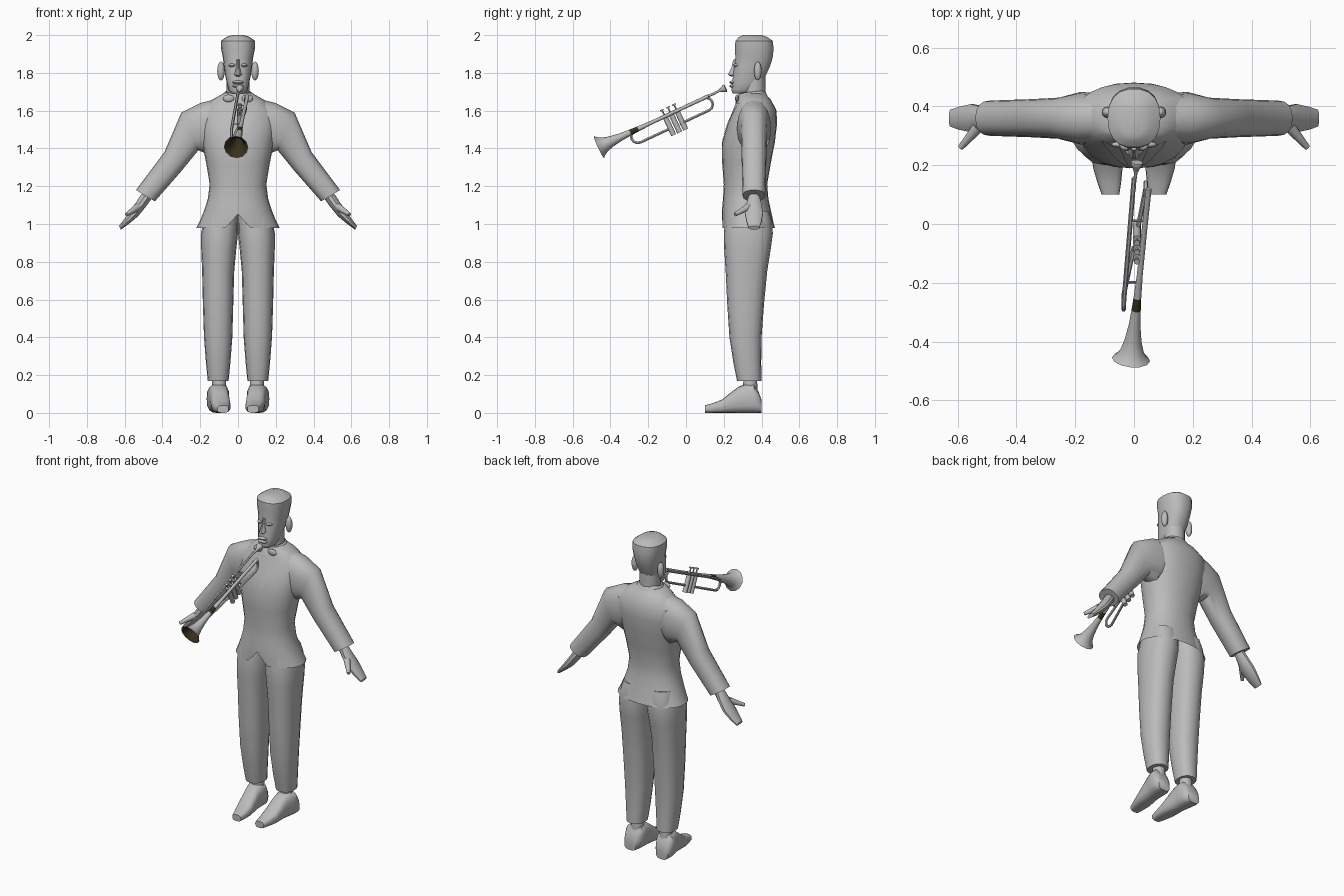
import bpy, bmesh, math
from mathutils import Vector

if "Cube" in bpy.data.objects:
    bpy.data.objects.remove(bpy.data.objects["Cube"])


def material(name, red, green, blue):
    mat = bpy.data.materials.new(name)
    mat.use_nodes = True
    colour = (red, green, blue, 1)
    mat.diffuse_color = colour
    mat.node_tree.nodes["Principled BSDF"].inputs["Base Color"].default_value = colour
    return mat


GREY = material("plain grey", .5, .5, .5)
DARK = material("dark bell brown", .04, .03, .01)


def finish(ob, mat=GREY, mirror=False):
    """Give a part its colour, soft shading and, for pairs, a mirrored twin."""
    ob.data.materials.append(mat)
    bpy.ops.object.select_all(action='DESELECT')
    ob.select_set(True)
    bpy.context.view_layer.objects.active = ob
    bpy.ops.object.shade_smooth_by_angle(angle=math.radians(40))
    if mirror:
        ob.modifiers.new("other side", 'MIRROR').use_mirror_merge = False
    return ob


def from_bmesh(name, bm, **look):
    mesh = bpy.data.meshes.new(name)
    bm.to_mesh(mesh)
    bm.free()
    ob = bpy.data.objects.new(name, mesh)
    bpy.context.collection.objects.link(ob)
    return finish(ob, **look)


def skin(bm, rows, closed):
    for low, high in zip(rows, rows[1:]):
        for i in range(0 if closed else 1, len(low)):
            bm.faces.new((low[i - 1], low[i], high[i], high[i - 1]))


def smooth_steps(rings, steps):
    """Add in-between rings along a smooth curve through the given ones."""
    result = []
    for i in range(len(rings) - 1):
        before, after = rings[max(i - 1, 0)], rings[min(i + 2, len(rings) - 1)]
        for k in range(steps):
            t = k / steps
            ring = []
            for p, a, b, q in zip(before, rings[i], rings[i + 1], after):
                bend = (b - p) / 2 * t * (1 - t) ** 2 - (q - a) / 2 * t * t * (1 - t)
                ring.append(a.lerp(b, t * t * (3 - 2 * t)) + bend)
            result.append(ring)
    return result + [rings[-1]]


def loft(name, rings, sides=16, square=1, steps=2, caps=(0, -1), **look):
    """Skin rings given as a centre and two half axes."""
    bm = bmesh.new()
    rings = [[Vector(part) for part in ring] for ring in rings]
    rows = []
    for centre, across, along in smooth_steps(rings, steps):
        row = []
        for i in range(sides):
            turn = math.tau * i / sides
            c, s = (math.copysign(abs(w) ** square, w) for w in (math.cos(turn), math.sin(turn)))
            row.append(bm.verts.new(centre + across * c + along * s))
        rows.append(row)
    skin(bm, rows, closed=True)
    for end in caps:
        bm.faces.new(rows[end])
    bmesh.ops.recalc_face_normals(bm, faces=bm.faces)
    return from_bmesh(name, bm, **look)


def level(z, left, right, front, back):
    """Horizontal ring from its extents."""
    return (((left + right) / 2, (front + back) / 2, z),
            ((right - left) / 2, 0, 0), (0, (back - front) / 2, 0))


def centred(z, half, front, back):
    return level(z, -half, half, front, back)


def limb(upper, lower, depth):
    """Arm ring between its upper and lower edge."""
    high, low = (Vector((x, .36, z)) for x, z in (upper, lower))
    return (high + low) / 2, (high - low) / 2, (0, depth, 0)


def turned(name, start, end, profile, sides=12, **options):
    """Round part from radii at fractions of a straight axis."""
    start, end = Vector(start), Vector(end)
    turn = (end - start).to_track_quat('Z', 'Y')
    across, along = turn @ Vector((1, 0, 0)), turn @ Vector((0, 1, 0))
    rings = [(start.lerp(end, t), across * r, along * r) for t, r in profile]
    return loft(name, rings, sides, **options)


def blob(name, centre, size, **look):
    bm = bmesh.new()
    bmesh.ops.create_uvsphere(bm, u_segments=12, v_segments=8, radius=1)
    bmesh.ops.scale(bm, vec=size, verts=bm.verts)
    bmesh.ops.translate(bm, vec=centre, verts=bm.verts)
    return from_bmesh(name, bm, **look)


def tube(name, points, radius):
    curve = bpy.data.curves.new(name, 'CURVE')
    curve.dimensions = '3D'
    curve.bevel_depth, curve.bevel_resolution = radius, 1
    curve.use_fill_caps = True
    spline = curve.splines.new('POLY')
    spline.points.add(len(points) - 1)
    for target, point in zip(spline.points, points):
        target.co = (*point, 1)
    ob = bpy.data.objects.new(name, curve)
    bpy.context.collection.objects.link(ob)
    bpy.ops.object.select_all(action='DESELECT')
    ob.select_set(True)
    bpy.context.view_layer.objects.active = ob
    bpy.ops.object.convert(target='MESH')
    finish(bpy.context.object)


# Jacket, open below, with a notch at the middle of the front hem
jacket = loft("jacket", [centred(*row) for row in (
    (.98, .22, .19, .47), (1.07, .18, .19, .45), (1.21, .15, .2, .43),
    (1.43, .19, .19, .47), (1.6, .2, .25, .48), (1.69, .08, .28, .42))],
    sides=24, square=.9, caps=(-1,))
for ring in range(2):
    corner = jacket.data.vertices[18 + 24 * ring].co
    corner.z += (1.07 - corner.z) * .8
bpy.context.view_layer.update()

# Lapels laid on the chest, narrowing towards the button
bm = bmesh.new()
rows = []
for k in range(9):
    drop = k / 8
    row = []
    for edge in (.05, .08, .11):
        origin = Vector((edge * (1 - drop) + .01 * drop, -1, 1.64 - .22 * drop))
        location, normal = jacket.ray_cast(origin, Vector((0, 1, 0)))[1:3]
        row.append(bm.verts.new(location + normal * .004))
    rows.append(row)
skin(bm, rows, closed=False)
bmesh.ops.recalc_face_normals(bm, faces=bm.faces)
from_bmesh("lapels", bm, mirror=True)

# Sleeves, hands and thumbs
loft("sleeves", [limb(*row) for row in (
    ((.08, 1.67), (.1, 1.42), .08), ((.2, 1.64), (.16, 1.37), .09),
    ((.3, 1.59), (.21, 1.39), .07), ((.39, 1.38), (.3, 1.28), .065),
    ((.54, 1.18), (.44, 1.12), .06))], square=.85, steps=1, mirror=True)
loft("hands", [limb(*row) for row in (
    ((.51, 1.16), (.46, 1.13), .03), ((.57, 1.07), (.53, 1.04), .05),
    ((.63, .99), (.62, .97), .03))], sides=10, mirror=True)
turned("thumbs", (.53, .33, 1.09), (.59, .26, 1.05), ((0, .02), (1, .01)), mirror=True)

# Trouser legs, socks and shoes
loft("trouser_legs", [level(*row) for row in (
    (1.07, 0, .17, .22, .44), (.95, 0, .195, .2, .46), (.75, .02, .19, .21, .43),
    (.4, .03, .18, .23, .4), (.17, .05, .16, .27, .4))], square=.85, mirror=True)
turned("socks", (.1, .34, .1), (.1, .34, .2), ((0, .04), (1, .035)), mirror=True)
loft("shoes", [((.07 + .1 * y, y, high / 2), (wide, 0, 0), (0, 0, high / 2))
               for y, high, wide in ((.1, .04, .03), (.19, .07, .05), (.28, .14, .05),
                                     (.36, .15, .06), (.4, .07, .04))],
     square=.7, mirror=True)

# Neck and shirt collar
turned("neck", (0, .36, 1.6), (0, .36, 1.78), ((0, .06), (1, .06)))
loft("shirt_collar", [((0, .35, z), (wide, 0, 0), (0, .9 * wide, .1 * wide))
                      for z, wide in ((1.65, .1), (1.69, .08), (1.7, .07), (1.66, .06))],
     sides=20, steps=1, caps=())
blob("collar_wings", (.05, .27, 1.665), (.03, .01, .02), mirror=True)

# Head with flat-topped hair, and the face
loft("head", [centred(*row) for row in (
    (1.69, .03, .25, .31), (1.71, .05, .24, .38), (1.8, .07, .25, .43),
    (1.88, .08, .26, .46), (1.97, .09, .26, .46), (2, .03, .3, .4))], sides=18, square=.85)
loft("nose", [centred(*row, .28) for row in (
    (1.87, .01, .25), (1.83, .01, .24), (1.79, .02, .22), (1.78, .01, .24))], sides=10, steps=1)
blob("ears", (.09, .38, 1.81), (.02, .02, .05), mirror=True)
blob("eyelids", (.03, .27, 1.84), (.02, .02, .01), mirror=True)
for name, z in (("upper_lip", 1.75), ("lower_lip", 1.73)):
    blob(name, (0, .25, z), (.03, .02, .01))

# Trumpet frame: reach runs from mouthpiece to bell, drop runs across it
MOUTH = Vector((0, .21, 1.72))
REACH = Vector((0, -.9, -.42)).normalized()
DROP = Vector((0, REACH.z, -REACH.y)) * -1


def spot(x, reach, drop=0):
    return MOUTH + REACH * reach + DROP * drop + Vector((x, 0, 0))


def bow(x, reach, out):
    """Half circle joining the upper and lower tubes."""
    turns = [math.pi * k / 6 for k in range(7)]
    return [spot(x, reach + out * math.sin(a), out * out / .035 * (1 - math.cos(a))) for a in turns]


# Bell with its dark inside
BELL = ((0, .01), (.5, .01), (.8, .02), (.95, .04), (1, .065))
bell_ends = spot(.05, .1), spot(-.01, .74)
turned("bell", *bell_ends, BELL, caps=(0,))
inside = turned("bell_inside", *bell_ends, [(t, r * .95) for t, r in BELL[1:]],
                caps=(0,), mat=DARK)
inside.data.flip_normals()

# Mouthpiece and tubing
turned("mouthpiece", spot(.01, 0), spot(0, .1), ((0, .02), (.1, .02), (.4, .006), (1, .006)))
tube("bell_bow", bow(.04, .13, -.035) + [spot(.01, .3, .07)], .008)
tube("leadpipe", [spot(0, .06)] + bow(-.035, .53, .035) + [spot(0, .35, .07)], .008)
for reach in (.22, .45):
    tube("tube_brace", [spot(-.07 * reach, reach), spot(.06 - .09 * reach, reach)], .004)

# Valves with their buttons
for i in range(3):
    reach = .285 + .035 * i
    turned(f"valve_{i + 1}", spot(.01, reach, -.04), spot(.01, reach, .11), (
        (0, .01), (.05, .01), (.05, .004), (.2, .004), (.2, .014), (1, .014)), steps=1)
